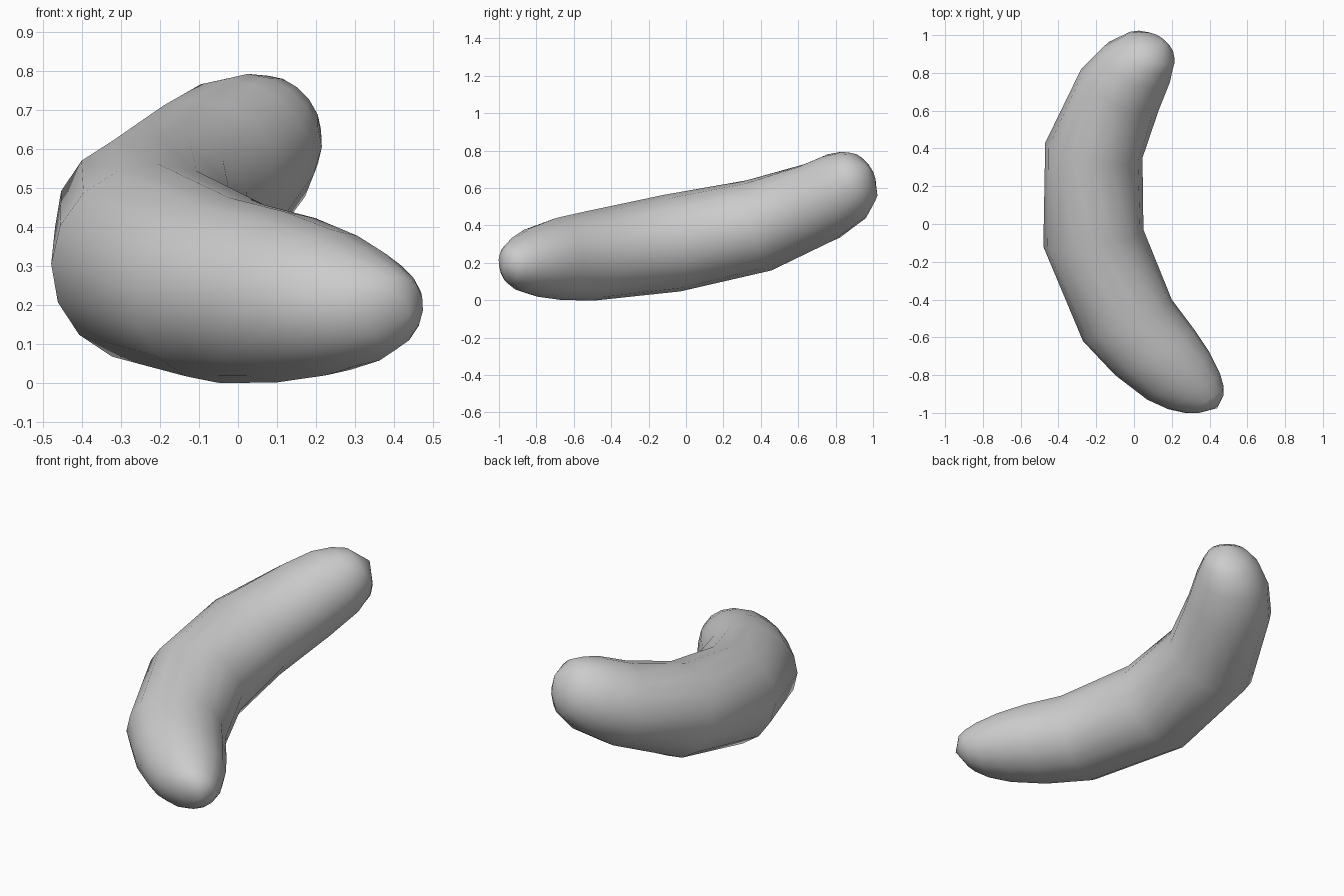
import bpy, bmesh, math
from mathutils import Vector

if "Cube" in bpy.data.objects:
    bpy.data.objects.remove(bpy.data.objects["Cube"])

SIDES = 16
# cross-sections: outer x, y / inner x, y / centre z / half height
rings = [
    (0.33, -1.00, 0.475, -0.90, 0.185, 0.09),
    (0.27, -1.00, 0.475, -0.86, 0.190, 0.115),
    (0.18, -0.98, 0.455, -0.79, 0.195, 0.15),
    (0.07, -0.93, 0.40, -0.68, 0.205, 0.187),
    (-0.10, -0.80, 0.32, -0.56, 0.22, 0.22),
    (-0.27, -0.62, 0.20, -0.40, 0.237, 0.24),
    (-0.48, -0.12, 0.05, -0.03, 0.305, 0.262),
    (-0.47, 0.43, 0.045, 0.35, 0.40, 0.25),
    (-0.28, 0.82, 0.13, 0.60, 0.523, 0.222),
    (-0.16, 0.94, 0.19, 0.75, 0.603, 0.203),
    (-0.05, 0.995, 0.205, 0.82, 0.657, 0.165),
    (0.03, 1.00, 0.205, 0.86, 0.688, 0.118),
]
front_tip = Vector((0.44, -0.975, 0.175))
back_tip = Vector((0.155, 0.965, 0.715))

centres = [Vector(((a + c) / 2, (b + d) / 2, z)) for a, b, c, d, z, h in rings]
path = [front_tip] + centres + [back_tip]

# bent, round-ended body skinned across the sections
bm = bmesh.new()
loops = []
for i, (a, b, c, d, z, h) in enumerate(rings):
    u = Vector((c - a, d - b, 0)) / 2
    before = (path[i + 1] - path[i]).normalized()
    after = (path[i + 2] - path[i + 1]).normalized()
    v = u.cross(before + after).normalized() * h
    loops.append([bm.verts.new(centres[i]
                               + u * math.cos(k * math.tau / SIDES)
                               + v * math.sin(k * math.tau / SIDES))
                  for k in range(SIDES)])
for p, q in zip(loops, loops[1:]):
    for k in range(SIDES):
        n = (k + 1) % SIDES
        bm.faces.new((p[k], p[n], q[n], q[k]))

# rounded tips
for loop, tip in ((loops[0], front_tip), (loops[-1], back_tip)):
    t = bm.verts.new(tip)
    for k in range(SIDES):
        bm.faces.new((loop[k], loop[(k + 1) % SIDES], t))

bmesh.ops.recalc_face_normals(bm, faces=bm.faces)
for f in bm.faces:
    f.smooth = True
mesh = bpy.data.meshes.new("curved_body")
bm.to_mesh(mesh)
bm.free()
body = bpy.data.objects.new("curved_body", mesh)
bpy.context.collection.objects.link(body)
